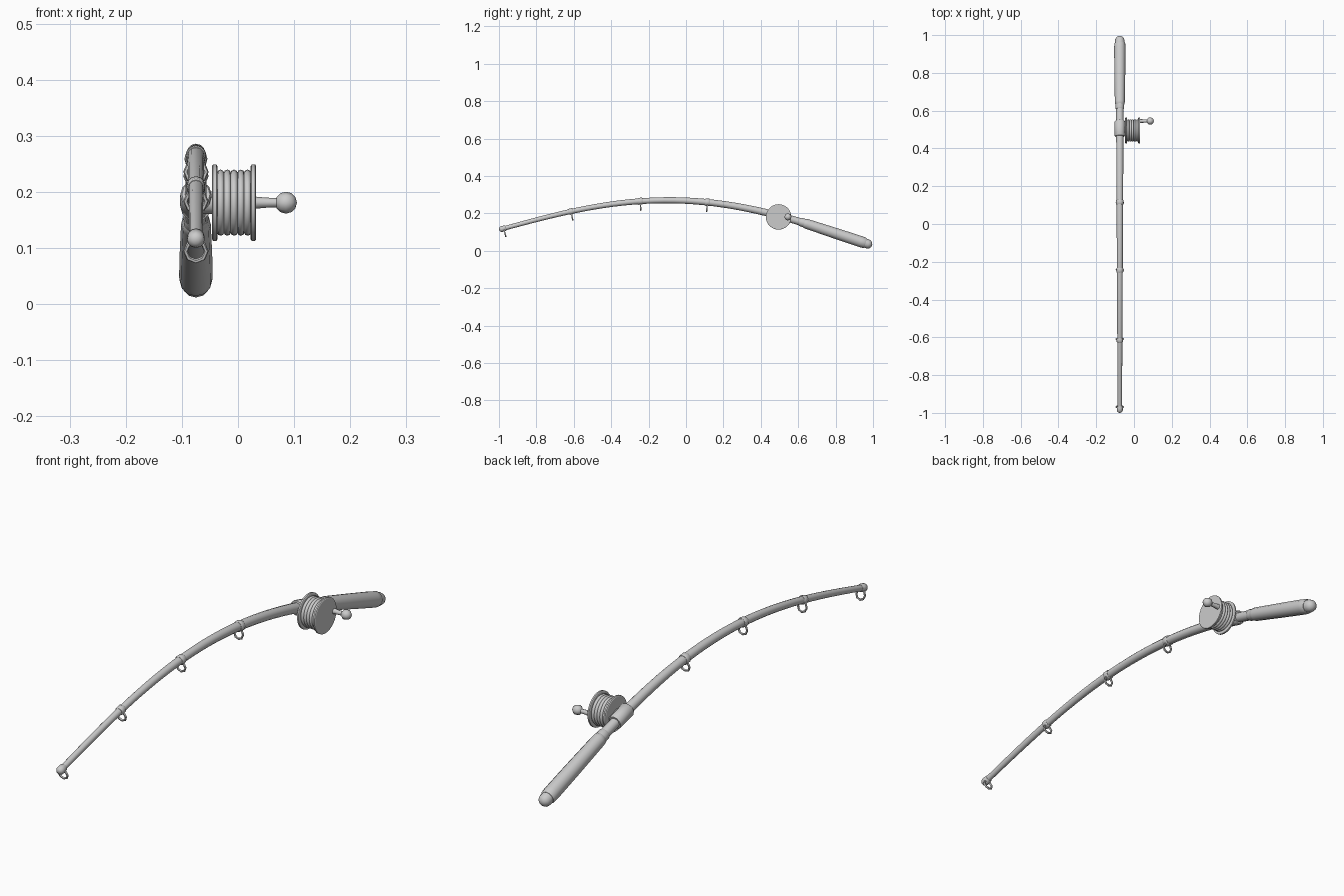
import bpy, bmesh, math
from mathutils import Vector, Matrix

if "Cube" in bpy.data.objects:
    bpy.data.objects.remove(bpy.data.objects["Cube"])

ROD_X = -0.075
REEL = Vector((0, 0.495, 0.181))
KNOTS = [(-1, .112), (-.62, .209), (-.12, .27), (.34, .224), (.63, .149)]


def rod_z(y):
    """Smooth bend of the blank through the knots."""
    total = 0
    for i, (yi, zi) in enumerate(KNOTS):
        for j, (yj, _) in enumerate(KNOTS):
            if i != j:
                zi *= (y - yj) / (yi - yj)
        total += zi
    return total


def on_rod(y):
    return Vector((ROD_X, y, rod_z(y)))


def tangent(y):
    return (on_rod(y + .005) - on_rod(y - .005)).normalized()


def finish(name, bm, angle=40):
    bmesh.ops.recalc_face_normals(bm, faces=bm.faces)
    me = bpy.data.meshes.new(name)
    bm.to_mesh(me)
    bm.free()
    ob = bpy.data.objects.new(name, me)
    bpy.context.collection.objects.link(ob)
    bpy.ops.object.select_all(action='DESELECT')
    ob.select_set(True)
    bpy.context.view_layer.objects.active = ob
    bpy.ops.object.shade_smooth_by_angle(angle=math.radians(angle))
    return ob


def tube(name, stations, sides=12, angle=40):
    """Capped loft of circles: stations are (centre, axis, radius)."""
    bm = bmesh.new()
    rings = []
    for c, axis, r in stations:
        q = axis.to_track_quat('Z', 'Y')
        rings.append([bm.verts.new(c + q @ Vector((r * math.cos(a), r * math.sin(a), 0)))
                      for a in (2 * math.pi * k / sides for k in range(sides))])
    for a, b in zip(rings, rings[1:]):
        for k in range(sides):
            n = (k + 1) % sides
            bm.faces.new((a[k], a[n], b[n], b[k]))
    bm.faces.new(rings[0])
    bm.faces.new(rings[-1])
    return finish(name, bm, angle)


def turned(name, origin, axis, profile, sides=12, angle=40):
    """Straight turned part: profile is (distance along axis, radius)."""
    return tube(name, [(origin + axis * d, axis, r) for d, r in profile], sides, angle)


def torus(name, centre, axis, major, minor, seg, sub):
    bm = bmesh.new()
    q = axis.to_track_quat('Z', 'Y')
    grid = []
    for i in range(seg):
        a = 2 * math.pi * i / seg
        row = []
        for j in range(sub):
            b = 2 * math.pi * j / sub
            r = major + minor * math.cos(b)
            row.append(bm.verts.new(centre + q @ Vector(
                (r * math.cos(a), r * math.sin(a), minor * math.sin(b)))))
        grid.append(row)
    for i in range(seg):
        for j in range(sub):
            i2, j2 = (i + 1) % seg, (j + 1) % sub
            bm.faces.new((grid[i][j], grid[i2][j], grid[i2][j2], grid[i][j2]))
    return finish(name, bm, 60)


def rod_radius(y):
    return .0115 + .0085 * (y + 1) / 1.63


# Curved, tapering blank
ys = [-.99 + 1.64 * i / 30 for i in range(31)]
tube("rod_blank", [(on_rod(y), tangent(y), rod_radius(y)) for y in ys])

# Grip with front ferrule and rounded butt
g0, g1 = on_rod(.62), Vector((ROD_X, .985, .032))
axis = (g1 - g0).normalized()
turned("grip_ferrule", g0, axis, [(-.012, .021), (-.008, .023), (.02, .023)])
turned("grip", g0, axis, [(.012, .022), (.016, .025), (.03, .0265), (.2, .029),
                          (.33, .030), (.352, .029), (.358, .026)])
turned("grip_butt", g0, axis, [(.35, .025), (.372, .025), (.384, .021), (.391, .013), (.394, .005)])

# Line guides: a sleeve and a hanging ring at each station
down_axis = Vector((1, 0, 0))
for i, y in enumerate((-.975, -.615, -.245, .115)):
    t = tangent(y)
    r = rod_radius(y)
    down = down_axis.cross(t)
    if down.z > 0:
        down.negate()
    turned(f"guide_sleeve_{i + 1}", on_rod(y), t,
           [(-.012, r + .001), (-.009, r + .003), (.009, r + .003), (.012, r + .001)])
    torus(f"guide_ring_{i + 1}", on_rod(y) + down * (r + .0135), t, .0185, .0042, 8, 6)

# Rounded tip cap
turned("tip_cap", on_rod(-.985), -tangent(-.985),
       [(-.018, .013), (-.014, .0155), (.003, .0155), (.010, .012), (.014, .005)])

# Reel seat wrapped around the rod, and the foot joining it to the spool
t = tangent(.505)
turned("reel_seat", on_rod(.505), t, [(-.042, .025), (-.038, .028), (.038, .028), (.042, .025)])
X = Vector((1, 0, 0))
turned("reel_foot", REEL, X, [(ROD_X, .02), (-.044, .02)])

# Spool: core, two rounded flanges, wound line
turned("spool_core", REEL, X, [(-.042, .053), (.027, .053)], 24)
for side, x in (("inner", -.0415), ("outer", .0275)):
    turned(f"spool_flange_{side}", REEL + X * x, X,
           [(-.005, .065), (-.003, .068), (.003, .068), (.005, .065)], 32, 30)
for i in range(5):
    torus(f"line_wrap_{i + 1}", REEL + X * (-.031 + .012 * i), X, .0525, .0065, 28, 8)

# Crank arm with faceted ball knob
crank = REEL + Vector((0, .05, 0))
turned("crank_arm", crank, X, [(.028, .011), (.05, .009), (.075, .008)], 8, 50)
bm = bmesh.new()
bmesh.ops.create_uvsphere(bm, u_segments=8, v_segments=6, radius=.0195,
                          matrix=Matrix.Translation(crank + X * .0855) @ Matrix.Rotation(math.pi / 2, 4, 'Y'))
finish("crank_knob", bm, 60)
